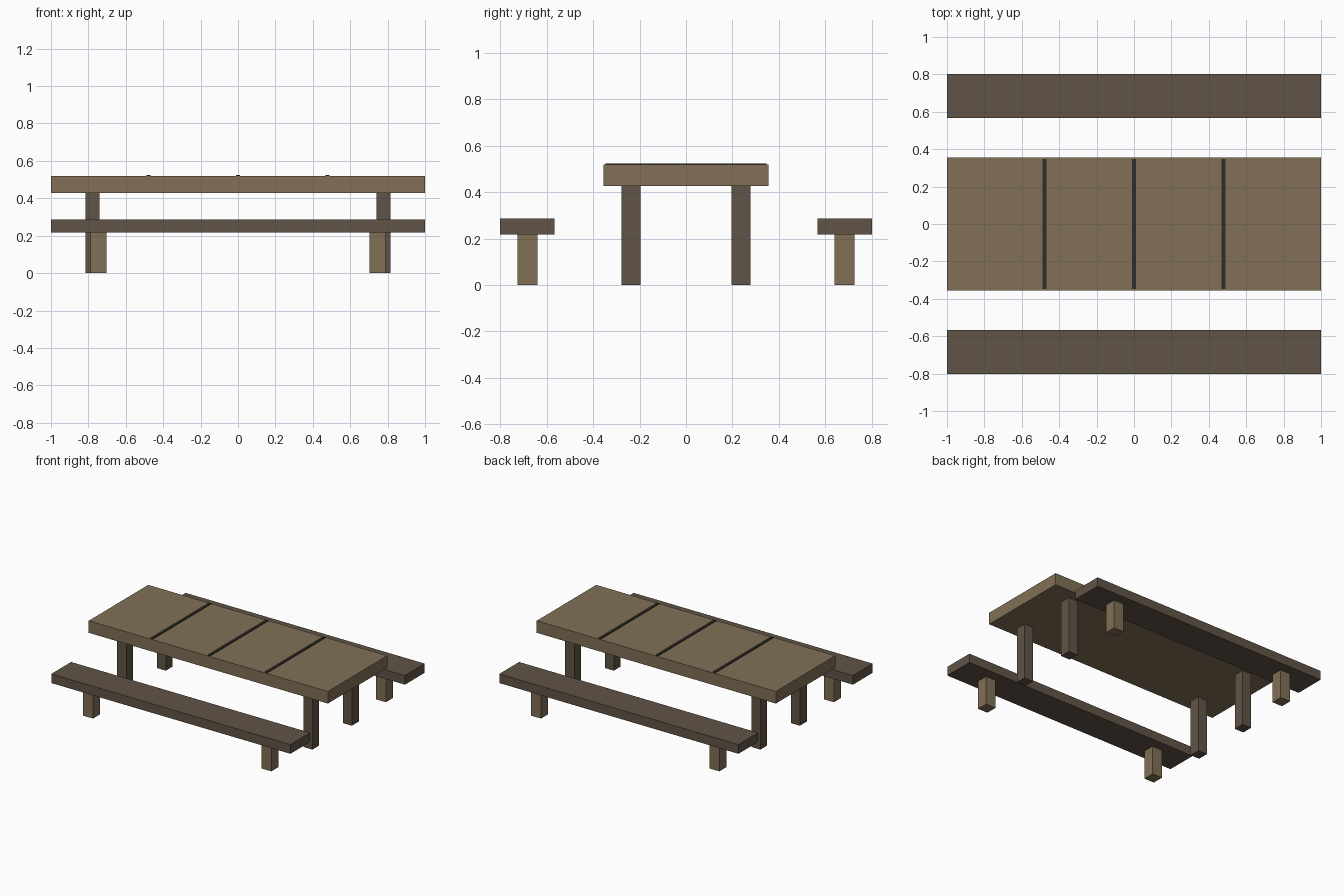
import bpy

if "Cube" in bpy.data.objects:
    bpy.data.objects.remove(bpy.data.objects["Cube"])


def material(name, rgb):
    m = bpy.data.materials.new(name)
    m.diffuse_color = (*rgb, 1)
    m.use_nodes = True
    m.node_tree.nodes["Principled BSDF"].inputs["Base Color"].default_value = m.diffuse_color
    return m


tan = material("light_wood", (0.22, 0.16, 0.092))
brown = material("dark_wood", (0.12, 0.087, 0.062))
black = material("seam_dark", (0.03, 0.027, 0.022))


def box(name, x, y, z, mat):
    """Box from (min, max) ranges on each axis."""
    bpy.ops.mesh.primitive_cube_add(size=1, location=[sum(r) / 2 for r in (x, y, z)])
    ob = bpy.context.object
    ob.name = name
    ob.scale = [r[1] - r[0] for r in (x, y, z)]
    bpy.ops.object.transform_apply(location=False, rotation=False, scale=True)
    ob.data.materials.append(mat)
    return ob


def around(centre, size):
    return (centre - size / 2, centre + size / 2)


# Table top with thin raised seams
box("table_top", (-1, 1), (-0.355, 0.355), (0.427, 0.518), tan)
for x in (-0.478, 0, 0.478):
    box("table_seam", around(x, 0.02), (-0.347, 0.347), (0.51, 0.524), black)

for sy, side in ((-1, "front"), (1, "back")):
    # Bench seat
    box(side + "_bench_seat", (-1, 1), around(sy * 0.684, 0.236), (0.218, 0.287), brown)
    for sx, end in ((-1, "left"), (1, "right")):
        # Table and bench legs
        box(f"{side}_{end}_table_leg", around(sx * 0.778, 0.076),
            around(sy * 0.236, 0.082), (0, 0.427), brown)
        box(f"{side}_{end}_bench_leg", around(sx * 0.746, 0.084),
            around(sy * 0.684, 0.086), (0, 0.218), tan)
